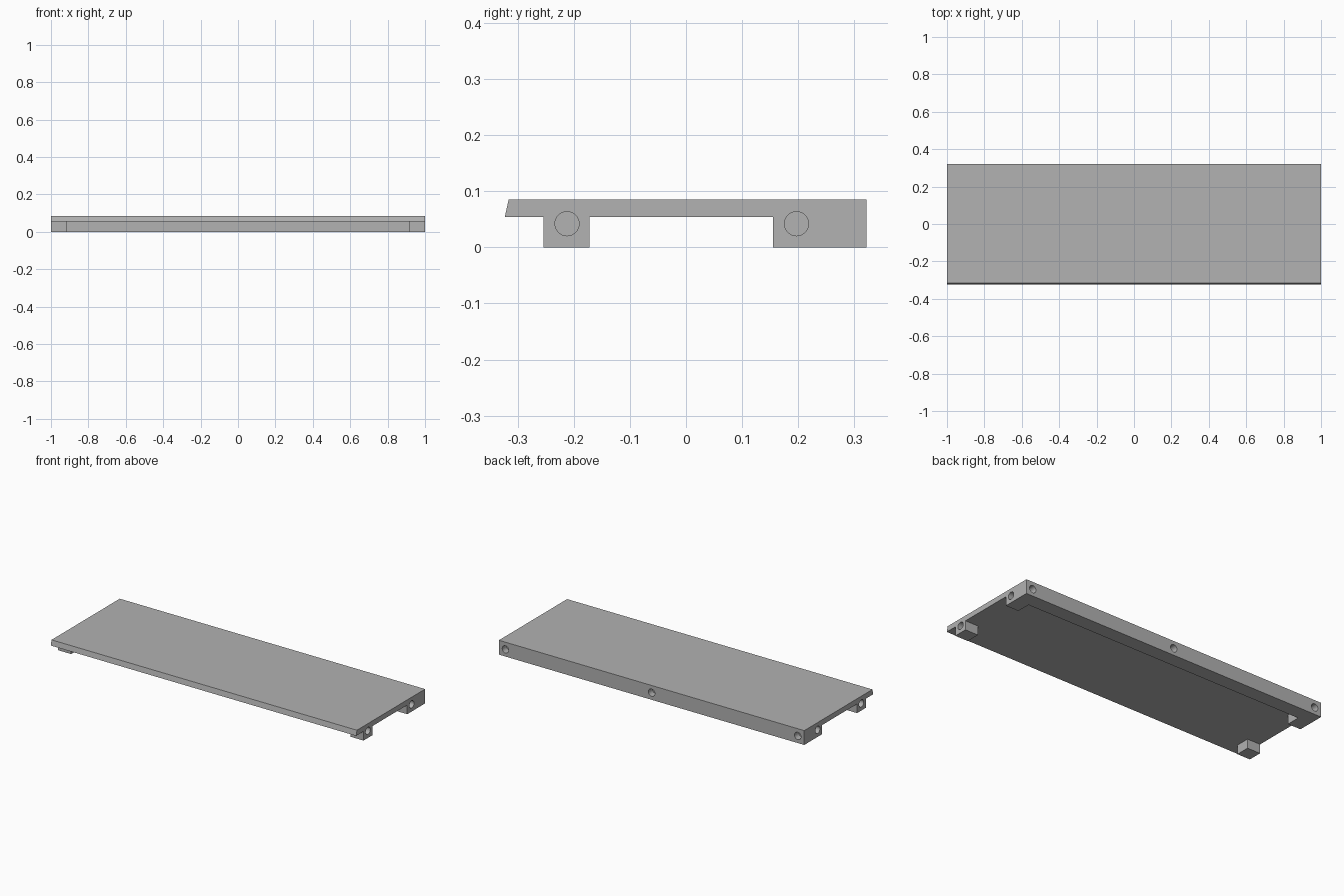
import bpy
import bmesh
from math import radians
from mathutils import Matrix, Vector

cube = bpy.data.objects.get("Cube")
if cube:
    bpy.data.objects.remove(cube, do_unlink=True)

HALF = 1.0          # half length
BACK = 0.322        # back face
UNDER, TOP = 0.054, 0.085
INNER = 0.915       # inner side of the end blocks
HOLE_R, HOLE_Z, HOLE_DEPTH = 0.0215, 0.042, 0.04

grey = bpy.data.materials.new("plain grey")
grey.use_nodes = True
colour = (0.445, 0.445, 0.445, 1)
grey.diffuse_color = colour
grey.node_tree.nodes["Principled BSDF"].inputs["Base Color"].default_value = colour


def add_object(name, bm):
    bmesh.ops.recalc_face_normals(bm, faces=bm.faces)
    mesh = bpy.data.meshes.new(name)
    bm.to_mesh(mesh)
    bm.free()
    mesh.materials.append(grey)
    obj = bpy.data.objects.new(name, mesh)
    bpy.context.collection.objects.link(obj)
    return obj


def prism(name, outline, sweep):
    """Extrude a closed outline along a vector."""
    bm = bmesh.new()
    face = bm.faces.new([bm.verts.new(p) for p in outline])
    extruded = bmesh.ops.extrude_face_region(bm, geom=[face], use_keep_orig=True)
    moved = [v for v in extruded["geom"] if isinstance(v, bmesh.types.BMVert)]
    bmesh.ops.translate(bm, verts=moved, vec=sweep)
    return add_object(name, bm)


def hole_cutter(name, mouth, outward):
    """Blind round hole entering a face at its mouth."""
    axis = Vector(outward)
    centre = Vector(mouth) - axis * (HOLE_DEPTH - 0.01) / 2
    turn = axis.to_track_quat('Z', 'Y').to_matrix().to_4x4()
    bm = bmesh.new()
    bmesh.ops.create_cone(bm, cap_ends=True, segments=32, radius1=HOLE_R,
                          radius2=HOLE_R, depth=HOLE_DEPTH + 0.01,
                          matrix=Matrix.Translation(centre) @ turn)
    return add_object(name, bm)


# Board with a slanted front edge
section = [(-0.323, UNDER), (BACK, UNDER), (BACK, TOP), (-0.316, TOP)]
shelf = prism("shelf_board", [(-HALF, y, z) for y, z in section], (2 * HALF, 0, 0))

# Back rail with a forward block at each end
half_rail = [(HALF, BACK), (HALF, 0.155), (INNER, 0.155), (INNER, 0.237)]
rail_outline = half_rail + [(-x, y) for x, y in reversed(half_rail)]
additions = [prism("back_rail", [(x, y, 0) for x, y in rail_outline], (0, 0, UNDER + 0.01))]
cutters = []

# Front feet and side holes, mirrored left and right
for side, label in ((1, "left"), (-1, "right")):
    foot = [(side * x, y, 0) for x, y in
            ((INNER, -0.254), (HALF, -0.254), (HALF, -0.172), (INNER, -0.172))]
    additions.append(prism(label + "_front_foot", foot, (0, 0, UNDER + 0.01)))
    for y in (-0.212, 0.197):
        cutters.append(hole_cutter(label + "_side_hole", (side * HALF, y, HOLE_Z), (side, 0, 0)))

# Holes in the back face
for x in (-0.957, 0, 0.957):
    cutters.append(hole_cutter("back_hole", (x, BACK, HOLE_Z), (0, 1, 0)))

# Merge the parts, then drill the holes
for helpers, operation in ((additions, 'UNION'), (cutters, 'DIFFERENCE')):
    for helper in helpers:
        helper.hide_render = True
        mod = shelf.modifiers.new(helper.name, 'BOOLEAN')
        mod.operation = operation
        mod.solver = 'EXACT'
        mod.object = helper

bpy.context.view_layer.update()
graph = bpy.context.evaluated_depsgraph_get()
merged = bpy.data.meshes.new_from_object(shelf.evaluated_get(graph))
shelf.modifiers.clear()
shelf.data = merged
for helper in additions + cutters:
    bpy.data.objects.remove(helper, do_unlink=True)
merged.materials.clear()
merged.materials.append(grey)
for poly in merged.polygons:
    poly.material_index = 0

bpy.ops.object.select_all(action='DESELECT')
shelf.select_set(True)
bpy.context.view_layer.objects.active = shelf
bpy.ops.object.shade_smooth_by_angle(angle=radians(30))
